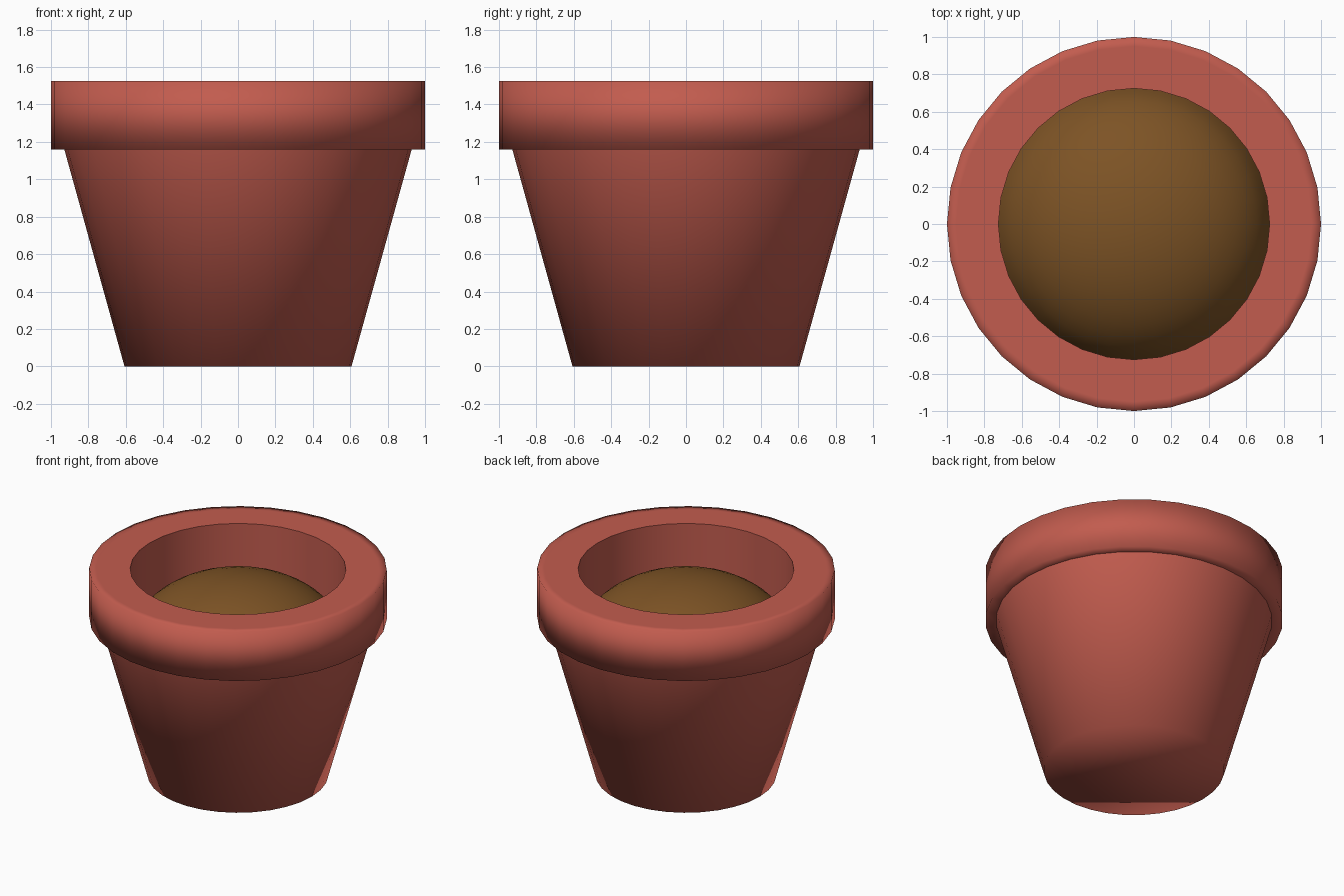
import bpy
import bmesh
import math

SEGMENTS = 32

cube = bpy.data.objects.get("Cube")
if cube:
    bpy.data.objects.remove(cube, do_unlink=True)


def make_material(name, rgb):
    mat = bpy.data.materials.new(name)
    mat.use_nodes = True
    colour = (*rgb, 1.0)
    mat.diffuse_color = colour
    mat.node_tree.nodes["Principled BSDF"].inputs["Base Color"].default_value = colour
    return mat


def lathe(name, profile, mat, cap_start=False, sharp_rings=()):
    """Spin a (radius, height) profile about z; radius 0 becomes a pole."""
    bm = bmesh.new()
    rings = []
    for radius, z in profile:
        if radius == 0:
            rings.append([bm.verts.new((0, 0, z))])
            continue
        angles = [math.tau * i / SEGMENTS for i in range(SEGMENTS)]
        rings.append([bm.verts.new((radius * math.cos(a), radius * math.sin(a), z))
                      for a in angles])

    for low, high in zip(rings, rings[1:]):
        for i in range(SEGMENTS):
            j = (i + 1) % SEGMENTS
            if len(high) == 1:
                bm.faces.new((low[i], low[j], high[0]))
            else:
                bm.faces.new((low[i], low[j], high[j], high[i]))
    if cap_start:
        bm.faces.new(rings[0][::-1])

    for face in bm.faces:
        face.smooth = True
    for index in sharp_rings:
        ring = rings[index]
        for i in range(SEGMENTS):
            bm.edges.get((ring[i - 1], ring[i])).smooth = False

    mesh = bpy.data.meshes.new(name)
    bm.to_mesh(mesh)
    bm.free()
    mesh.materials.append(mat)
    obj = bpy.data.objects.new(name, mesh)
    bpy.context.collection.objects.link(obj)
    return obj


terracotta = make_material("terracotta", (0.54, 0.107, 0.077))
soil_brown = make_material("soil brown", (0.205, 0.087, 0.0185))

# Tapered body with a softly shaded base
lathe("pot_body", [(0.607, 0), (0.93, 1.165)], terracotta, cap_start=True)

# Thick collar: underside, outer wall, top and inner wall
lathe("pot_rim",
      [(0.91, 1.16), (1.0, 1.16), (1.0, 1.525), (0.95, 1.525),
       (0.725, 1.525), (0.725, 1.0)],
      terracotta, sharp_rings=[4])

# Domed soil mound
DOME_RADIUS, DOME_HEIGHT, DOME_BASE = 0.74, 0.5, 0.94
STEPS = 10
edge_angle = math.asin(0.725 / DOME_RADIUS)
dome = []
for step in range(STEPS):
    t = edge_angle * (1 - step / STEPS)
    dome.append((DOME_RADIUS * math.sin(t), DOME_BASE + DOME_HEIGHT * math.cos(t)))
dome.append((0, DOME_BASE + DOME_HEIGHT))
lathe("soil", dome, soil_brown)
